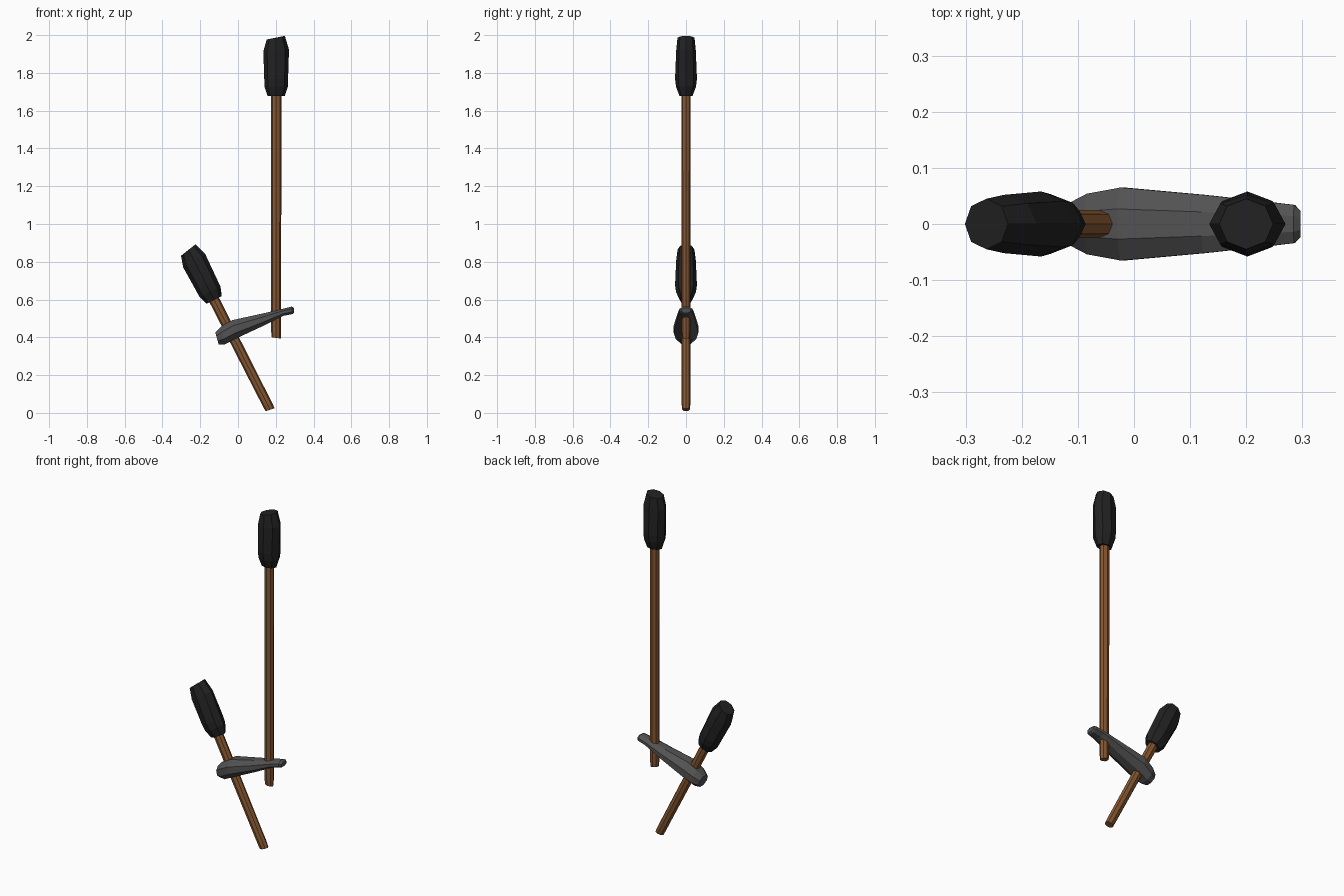
import bpy, bmesh, math
from mathutils import Vector, Matrix

if "Cube" in bpy.data.objects:
    bpy.data.objects.remove(bpy.data.objects["Cube"])


def material(name, rgb):
    m = bpy.data.materials.new(name)
    m.diffuse_color = (*rgb, 1)
    m.use_nodes = True
    m.node_tree.nodes["Principled BSDF"].inputs["Base Color"].default_value = m.diffuse_color
    return m


WOOD = material("brown wood", (0.24, 0.095, 0.03))
GREY = material("dark grey stone", (0.085, 0.085, 0.085))
BLACK = material("black grip", (0.016, 0.016, 0.016))


def loft(name, rings, mat, matrix=Matrix()):
    """Skin a list of equal-length point rings and cap both ends."""
    bm = bmesh.new()
    loops = [[bm.verts.new(p) for p in r] for r in rings]
    n = len(loops[0])
    for a, b in zip(loops, loops[1:]):
        for i in range(n):
            j = (i + 1) % n
            bm.faces.new((a[i], a[j], b[j], b[i]))
    bm.faces.new(loops[0][::-1])
    bm.faces.new(loops[-1])
    bmesh.ops.recalc_face_normals(bm, faces=bm.faces)
    me = bpy.data.meshes.new(name)
    bm.to_mesh(me)
    bm.free()
    me.materials.append(mat)
    ob = bpy.data.objects.new(name, me)
    ob.matrix_world = matrix
    bpy.context.collection.objects.link(ob)
    return ob


def ring(z, rx, ry, slant=0.0, cx=0.0, n=8):
    pts = []
    for i in range(n):
        a = 2 * math.pi * i / n
        x = cx + rx * math.cos(a)
        pts.append((x, ry * math.sin(a), z + slant * x))
    return pts


def handle(prefix, matrix, length, grip_length):
    # wooden shaft, origin at its lower end
    loft(prefix + "_shaft", [ring(0, .025, .020, -.15), ring(.03, .026, .023),
                             ring(length + .03, .028, .025)], WOOD, matrix)
    # faceted grip with a slanted top
    k = grip_length / .32
    grip = [ring(0, .045, .034), ring(.05 * k, .062, .053), ring(.09 * k, .063, .058),
            ring(.24 * k, .068, .052, .06), ring(.308 * k, .048, .045, .2, -.002)]
    loft(prefix + "_grip", grip, BLACK, matrix @ Matrix.Translation((0, 0, length)))


# Upright long handle and leaning short handle
handle("long_handle", Matrix.Translation((.202, 0, .397)), 1.28, .322)
handle("short_handle", Matrix.Translation((.17, 0, .017)) @
       Matrix.Rotation(math.radians(-27), 4, 'Y'), .652, .31)

# Grey connecting bar: top point, bottom point, half width per station
stations = [((-.12, .425), (-.102, .362), .038),
            ((-.09, .457), (-.07, .363), .054),
            ((-.03, .491), (-.01, .394), .065),
            ((.12, .524), (.13, .459), .052),
            ((.23, .549), (.24, .514), .040),
            ((.284, .563), (.288, .523), .034),
            ((.297, .555), (.296, .530), .024)]
rings = []
for top, bot, w in stations:
    t, b = Vector((top[0], 0, top[1])), Vector((bot[0], 0, bot[1]))
    c, h = (t + b) / 2, (t - b) / 2
    s = 1 / math.cos(math.pi / 8)
    rings.append([c + h * s * math.sin(a) + Vector((0, w * s * math.cos(a), 0))
                  for a in (math.pi * (2 * i + 1) / 8 for i in range(8))])
loft("connecting_bar", rings, GREY)
